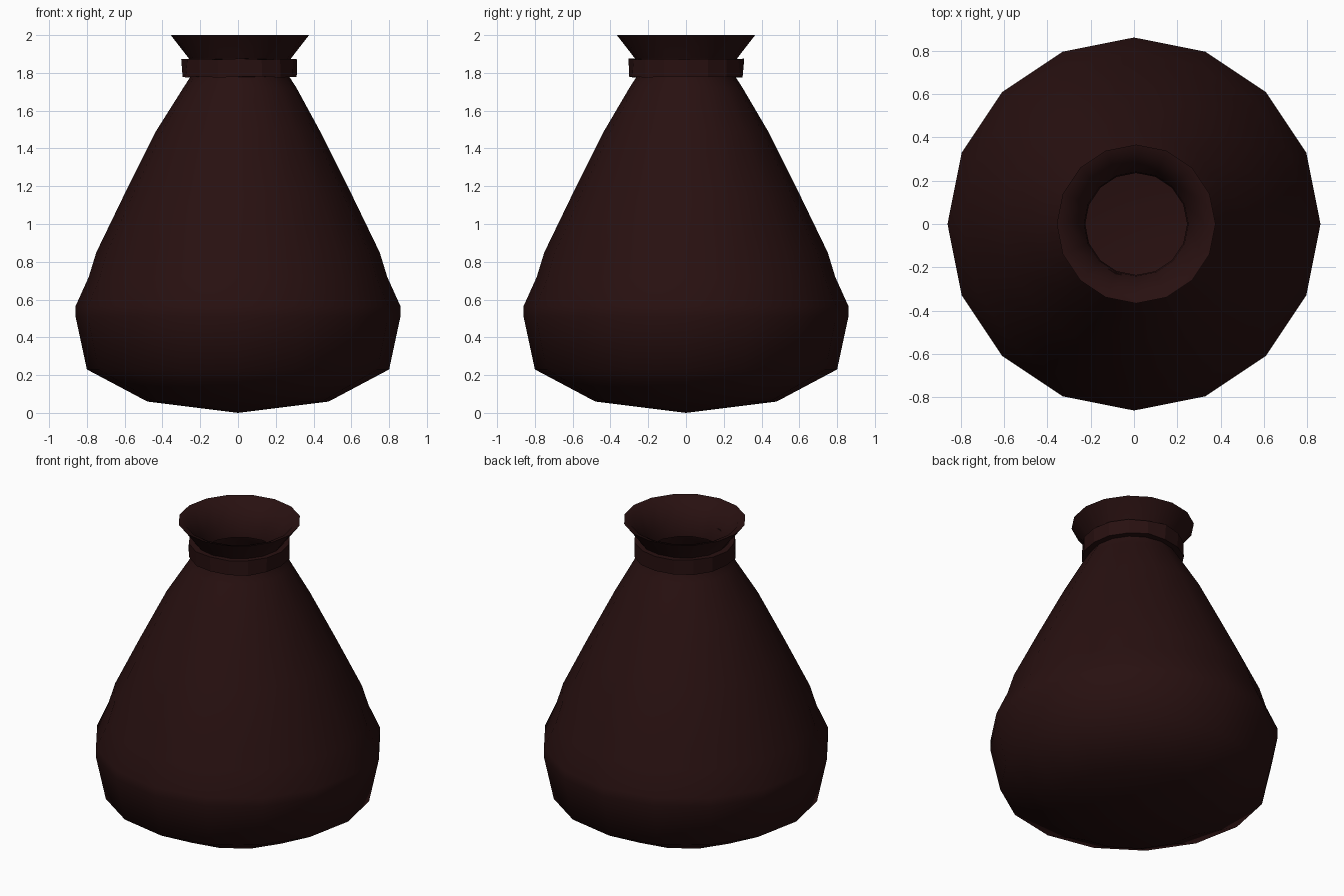
import bpy, bmesh, math, random

random.seed(4)
SIDES = 16

cube = bpy.data.objects.get("Cube")
if cube:
    bpy.data.objects.remove(cube, do_unlink=True)

leather = bpy.data.materials.new("dark brown leather")
leather.use_nodes = True
colour = (0.021, 0.0052, 0.0052, 1)
leather.diffuse_color = colour
shader = next(n for n in leather.node_tree.nodes if n.type == "BSDF_PRINCIPLED")
shader.inputs["Base Color"].default_value = colour
shader.inputs["Roughness"].default_value = 0.9


def lathe(name, profile, angle, shift=0.0, jitter=0.0, closed=False):
    """Spin (radius, height) points; a zero radius makes a pole."""
    bm = bmesh.new()
    rings = []
    for r, z in profile:
        if r == 0:
            rings.append([bm.verts.new((0, 0, z))] * SIDES)
            continue
        ring = []
        for i in range(SIDES):
            a = math.tau * i / SIDES
            rr = r + random.uniform(-jitter, jitter)
            lean = shift if z > 1.7 else 0
            ring.append(bm.verts.new((rr * math.cos(a) + lean, rr * math.sin(a),
                                      z + random.uniform(-jitter, jitter) / 2)))
        rings.append(ring)
    pairs = list(zip(rings, rings[1:]))
    if closed:
        pairs.append((rings[-1], rings[0]))
    for low, high in pairs:
        for i in range(SIDES):
            j = (i + 1) % SIDES
            corners = list(dict.fromkeys((low[i], low[j], high[j], high[i])))
            bm.faces.new(corners)
    mesh = bpy.data.meshes.new(name)
    bm.to_mesh(mesh)
    bm.free()
    mesh.materials.append(leather)
    obj = bpy.data.objects.new(name, mesh)
    bpy.context.collection.objects.link(obj)
    bpy.ops.object.select_all(action="DESELECT")
    obj.select_set(True)
    bpy.context.view_layer.objects.active = obj
    bpy.ops.object.shade_smooth_by_angle(angle=math.radians(angle))
    return obj


# Sagging sack, up through the pinched neck and the flared mouth, then inside
lathe("sack_body", [
    (0, 0), (0.48, 0.06), (0.8, 0.23), (0.86, 0.51), (0.86, 0.565),
    (0.79, 0.72), (0.75, 0.85), (0.6, 1.16), (0.435, 1.49), (0.3, 1.72),
    (0.255, 1.79), (0.25, 1.84), (0.273, 1.88), (0.366, 2.0),
    (0.32, 1.985), (0.24, 1.86), (0.235, 1.78)], 50, shift=0.01)

# Creased tie wrapped around the neck
lathe("neck_tie", [(0.25, 1.78), (0.305, 1.778), (0.305, 1.874), (0.25, 1.872)],
      20, shift=0.01, jitter=0.006, closed=True)
